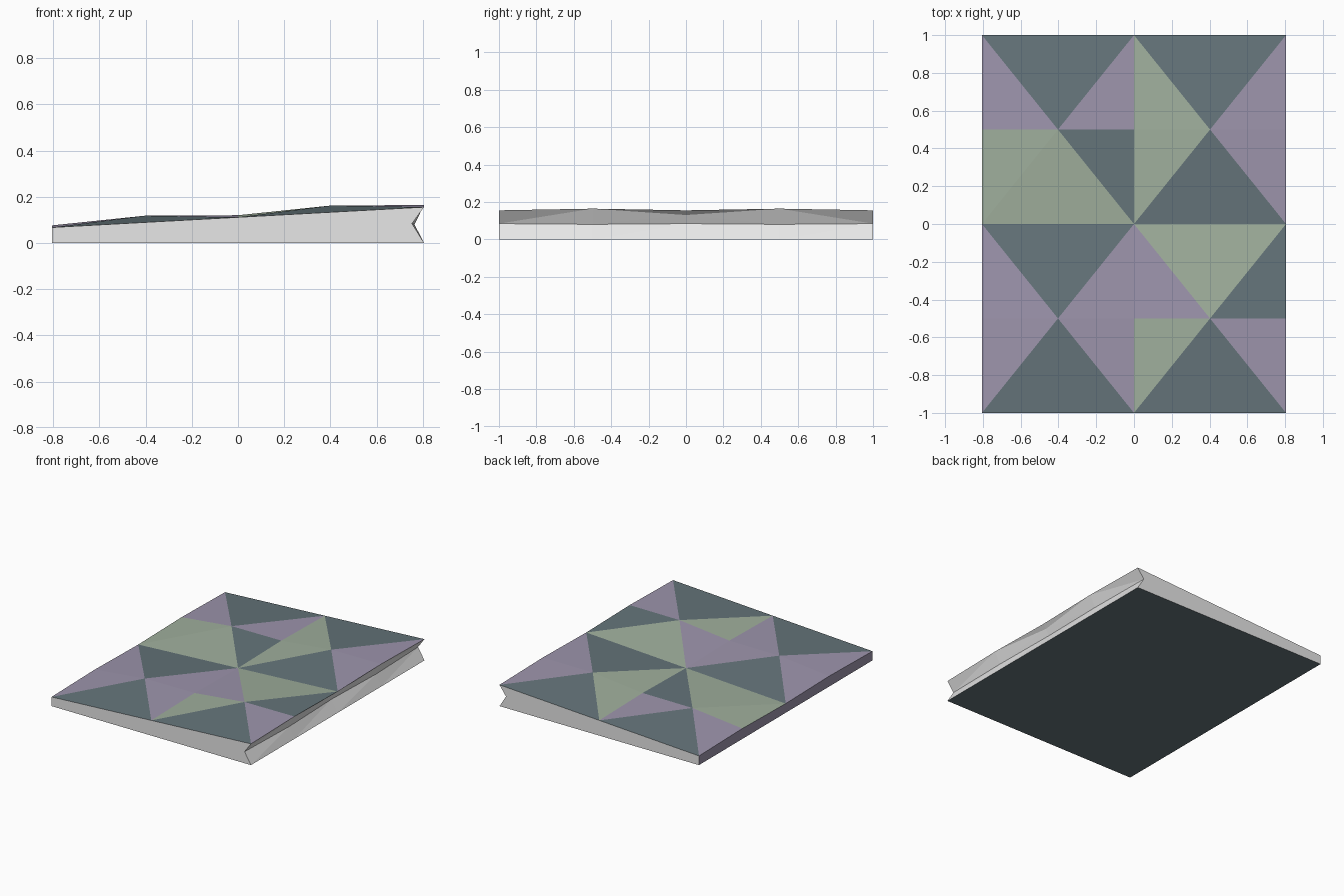
import bpy
import bmesh

cube = bpy.data.objects.get("Cube")
if cube:
    bpy.data.objects.remove(cube, do_unlink=True)

W = 0.805           # half width
ROWS = (-1, -0.5, 0, 0.5, 1)


def material(name, rgb):
    m = bpy.data.materials.new(name)
    m.use_nodes = True
    m.diffuse_color = (*rgb, 1)
    m.node_tree.nodes["Principled BSDF"].inputs["Base Color"].default_value = (*rgb, 1)
    return m


MATS = {
    "G": material("sage_green", (0.35, 0.43, 0.335)),
    "P": material("dusty_purple", (0.34, 0.30, 0.415)),
    "T": material("dark_teal", (0.13, 0.178, 0.197)),
    "W": material("pale_grey", (0.8, 0.8, 0.8)),
}
KEYS = list(MATS)

bm = bmesh.new()
cache = {}


def vert(x, y, z):
    key = (round(x, 4), round(y, 4), round(z, 4))
    if key not in cache:
        cache[key] = bm.verts.new(key)
    return cache[key]


def face(colour, *points):
    f = bm.faces.new([vert(*p) for p in points])
    f.material_index = KEYS.index(colour)


def top(x, y):
    """Sloped upper edge, lifted a little half way along each tile."""
    return (x, y, 0.111 + 0.0546 * x + (0.009 if abs(y) == 0.5 else 0))


# Mosaic top: four shallow pyramids, each a fan of six triangles
# listed as right low, right high, back, left high, left low, front
TILES = {(-1, -1): "PPTPPT", (1, -1): "PTGPGT",
         (-1, 1): "TPTPGG", (1, 1): "PPTGGT"}
RIM = ((1, -1), (1, 0), (1, 1), (-1, 1), (-1, 0), (-1, -1))
for (sx, sy), colours in TILES.items():
    cx, cy = sx * W / 2, sy / 2
    peak = (cx, cy, top(cx, 0)[2] + 0.029)
    rim = [top(cx + u * W / 2, cy + v / 2) for u, v in RIM]
    for i, colour in enumerate(colours):
        face(colour, peak, rim[i], rim[(i + 1) % 6])

# Notched side: lower slope and overhanging upper slope
low = [(W, y, 0) for y in ROWS]
ridge = [(0.764, y, 0.08) if abs(y) == 0.5 else (0.753, y, 0.084) for y in ROWS]
high = [top(W, y) for y in ROWS]
for i in range(4):
    face("W", low[i], low[i + 1], ridge[i + 1])
    face("W", low[i], ridge[i + 1], ridge[i])
middle = (0.776, 0, 0.13)
for end, half in ((0, 1), (4, 3)):
    face("W", ridge[end], high[half], high[end])
    face("W", ridge[end], ridge[half], high[half])
    face("W", ridge[half], ridge[2], middle)
    face("W", ridge[half], middle, high[half])
    face("W", high[half], middle, high[2])

# Front and back walls
for i in (0, 4):
    y = ROWS[i]
    face("W", (-W, y, 0), low[i], ridge[i], high[i], top(0, y), top(-W, y))

# Thin side wall and underside
face("P", (-W, 1, 0), (-W, -1, 0), *[top(-W, y) for y in ROWS])
face("T", (-W, -1, 0), (-W, 1, 0), *reversed(low))

bmesh.ops.recalc_face_normals(bm, faces=bm.faces[:])
mesh = bpy.data.meshes.new("mosaic_slab")
bm.to_mesh(mesh)
bm.free()
for m in MATS.values():
    mesh.materials.append(m)
slab = bpy.data.objects.new("mosaic_slab", mesh)
bpy.context.scene.collection.objects.link(slab)
